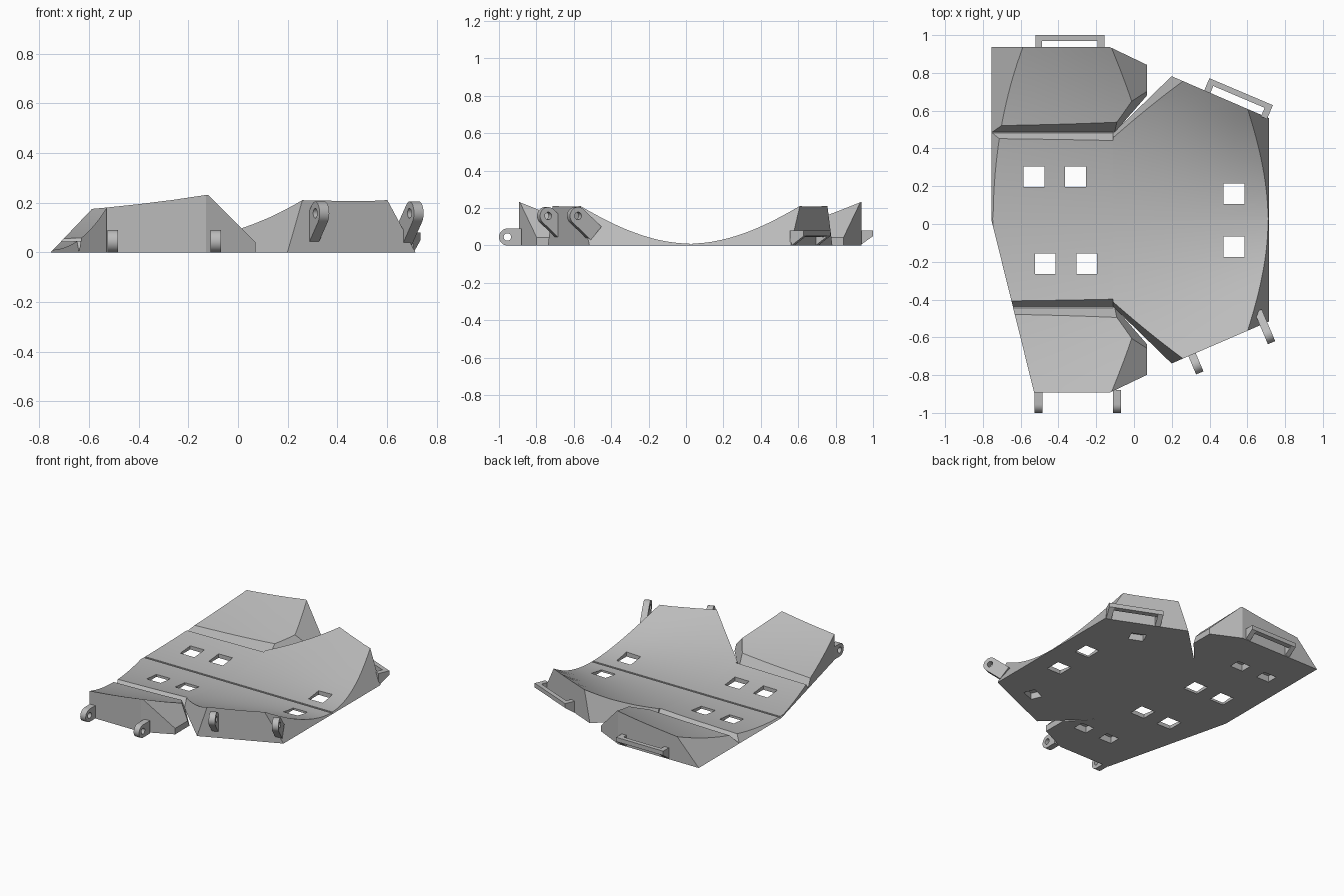
import bpy, bmesh, math
from mathutils import Matrix, Vector

if "Cube" in bpy.data.objects:
    bpy.data.objects.remove(bpy.data.objects["Cube"])

MID = 0.022          # y of the long centre line
SEAM = -0.11         # x where the side flaps split from the wide end

grey = bpy.data.materials.new("plain grey")
grey.use_nodes = True
grey.diffuse_color = (0.5, 0.5, 0.5, 1)
grey.node_tree.nodes["Principled BSDF"].inputs["Base Color"].default_value = (0.5, 0.5, 0.5, 1)


def finish(bm, name):
    bmesh.ops.recalc_face_normals(bm, faces=bm.faces[:])
    mesh = bpy.data.meshes.new(name)
    bm.to_mesh(mesh)
    bm.free()
    mesh.materials.append(grey)
    obj = bpy.data.objects.new(name, mesh)
    bpy.context.collection.objects.link(obj)
    return obj


def activate(obj):
    bpy.ops.object.select_all(action='DESELECT')
    obj.select_set(True)
    bpy.context.view_layer.objects.active = obj


def smooth(obj):
    activate(obj)
    bpy.ops.object.shade_smooth_by_angle(angle=math.radians(25))


def subtract(obj, cutter):
    mod = obj.modifiers.new("cut", 'BOOLEAN')
    mod.operation = 'DIFFERENCE'
    mod.solver = 'EXACT'
    mod.object = cutter
    activate(obj)
    bpy.ops.object.modifier_apply(modifier=mod.name)


def cone_height(x, y):
    return 0.01 + (y - MID) ** 2 / (3.42 - 2.8 * x)


def block(name, planes, height=cone_height):
    """Flat-bottomed slab with a hollow top, trimmed by (point, outward normal) planes."""
    bm = bmesh.new()
    bmesh.ops.create_grid(bm, x_segments=12, y_segments=48, size=1)
    for v in bm.verts:
        v.co.x *= 0.8
        v.co.y += MID
        v.co.z = height(v.co.x, v.co.y)
    ext = bmesh.ops.extrude_face_region(bm, geom=bm.faces[:])
    for g in ext["geom"]:
        if isinstance(g, bmesh.types.BMVert):
            g.co.z = 0
    bmesh.ops.recalc_face_normals(bm, faces=bm.faces[:])
    for co, no in planes:
        bmesh.ops.bisect_plane(bm, geom=bm.verts[:] + bm.edges[:] + bm.faces[:], dist=1e-5,
                               plane_co=co, plane_no=Vector(no).normalized(), clear_outer=True)
        rim = [e for e in bm.edges if e.is_boundary]
        bmesh.ops.holes_fill(bm, edges=rim, sides=0)
    return finish(bm, name)


# Shared left end: sloped at the back, slanting inward at the front
left_end = [((-0.755, 0, 0), (-1.05, 0, 1)), ((-0.755, MID, 0), (-0.91, -0.225, 0))]

# Central panel and wide end
narrow = left_end + [((SEAM, 0, 0), (1, 0, 0))]
wide = [((SEAM, 0, 0), (-1, 0, 0)), ((0.715, 0, 0), (1.86, 0, 1))]
for s in (1, -1):
    narrow.append(((0, MID + s * 0.46, 0.005), (0, 1.3 * s, 1)))
    wide.append(((SEAM, MID + s * 0.46, 0), (-0.7, 0.72 * s, 0.29)))
    wide.append(((0.2, MID + s * 0.76, 0), (0.396, 0.918 * s, 0)))
bodies = [block("central_panel", narrow), block("wide_end", wide)]

# Side flaps and the thin hinges that hold them
for s, side in ((1, "back"), (-1, "front")):
    bodies.append(block(side + "_flap", left_end + [
        ((0, MID + s * 0.465, 0.005), (0, -1.5 * s, 1)),
        ((0, MID + s * 0.915, 0), (0, s, 0)),
        ((-0.1, MID + s * 0.465, 0), (0.753, -0.657 * s, 0.33)),
        ((0.112, 0, 0), (1, 0, 1)),
        ((0.07, 0, 0), (1, 0, 0)),
        ((0.07, MID + s * 0.82, 0), (0.43, 0.9 * s, 0))]))
    hinge = block(side + "_hinge", left_end + [
        ((SEAM, 0, 0), (1, 0, 0)),
        ((0, MID + s * 0.44, 0), (0, -s, 0)),
        ((0, MID + s * 0.49, 0), (0, s, 0))], height=lambda x, y: 0.006)
    smooth(hinge)

# Square openings, blind pockets underneath and the centre crease
cut = bmesh.new()


def cutter_box(x, y, sx, sy, z0, z1, turn=0):
    m = (Matrix.Translation((x, y, (z0 + z1) / 2)) @ Matrix.Rotation(math.radians(turn), 4, 'Z')
         @ Matrix.Diagonal((sx, sy, z1 - z0, 1)))
    bmesh.ops.create_cube(cut, size=1, matrix=m)


for x, y in ((-0.53, 0.25), (-0.31, 0.25), (0.53, 0.16),
             (-0.47, -0.21), (-0.25, -0.21), (0.53, -0.12)):
    cutter_box(x, y, 0.11, 0.11, -0.1, 0.5)
for x, y, turn in ((-0.57, 0.65, 0), (-0.35, 0.65, 0), (0.4, 0.51, -23),
                   (-0.3, -0.61, 0), (-0.09, -0.61, 0), (0.44, -0.49, 23)):
    cutter_box(x, y, 0.1, 0.08, -0.1, 0.045, turn)
cutter_box(0, MID + 0.005, 2, 0.014, 0.005, 0.3)
cutter = finish(cut, "opening_cutter")
cutter.hide_render = True
for body in bodies:
    subtract(body, cutter)
    smooth(body)
bpy.data.objects.remove(cutter)


def prism(name, outline, width, origin, angle, shift=0):
    """Extrude an (outward, up) outline sideways and turn it to face the angle."""
    bm = bmesh.new()
    face = bm.faces.new([bm.verts.new((u, shift - width / 2, z)) for u, z in outline])
    ext = bmesh.ops.extrude_face_region(bm, geom=[face])
    bmesh.ops.translate(bm, vec=(0, width, 0),
                        verts=[g for g in ext["geom"] if isinstance(g, bmesh.types.BMVert)])
    place = Matrix.Translation((*origin, 0)) @ Matrix.Rotation(math.radians(angle), 4, 'Z')
    bmesh.ops.transform(bm, matrix=place, verts=bm.verts[:])
    return finish(bm, name)


def disc(u, z, r, start, sweep, n):
    return [(u + r * math.cos(start + sweep * i / n), z + r * math.sin(start + sweep * i / n))
            for i in range(n + 1)]


# Strap loops along the back edges
for name, origin, angle in (("flap_loop", (-0.34, 0.93), 90), ("wide_loop", (0.54, 0.636), 67)):
    for side in (1, -1):
        prism(name + "_arm", [(-0.01, 0), (0, 0), (0.07, 0.05), (0.07, 0.08), (-0.01, 0.08)],
              0.035, origin, angle, side * 0.165)
    prism(name + "_bar", [(0.04, 0.045), (0.07, 0.05), (0.07, 0.08), (0.04, 0.08)],
          0.33, origin, angle)


# Rounded lugs with pin holes along the front edges
def lug(name, origin, angle, z, r, tail):
    tu, tz = tail
    aim = math.atan2(z - tz, -tu)
    side = Vector((-math.sin(aim), math.cos(aim))) * r
    outline = disc(0, z, r, aim - math.pi / 2, math.pi, 16)
    outline += [(tu + side.x, tz + side.y), (tu - side.x, tz - side.y)]
    obj = prism(name, outline, 0.042, origin, angle)
    pin = prism("pin_cutter", disc(0, z, 0.02, 0, math.tau, 20)[:-1], 0.2, origin, angle)
    subtract(obj, pin)
    bpy.data.objects.remove(pin)
    smooth(obj)


for x in (-0.505, -0.09):
    lug("flap_lug", (x, -0.955), -90, 0.045, 0.045, (-0.075, 0.045))
for x, y in ((0.33, -0.745), (0.71, -0.585)):
    lug("wide_lug", (x, y), -67, 0.158, 0.047, (-0.105, 0.065))
